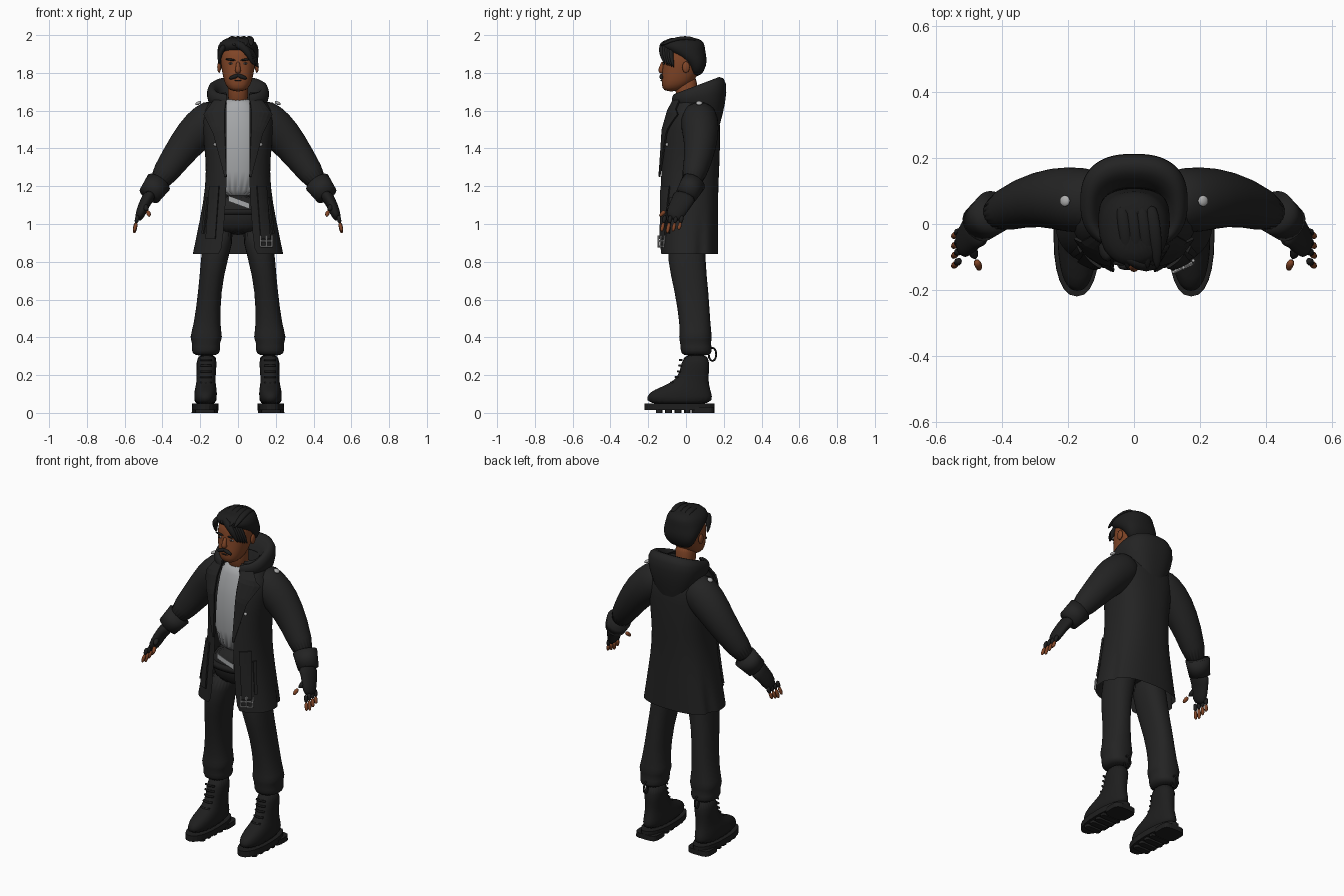
import bpy, bmesh, math
from mathutils import Vector, Matrix

if "Cube" in bpy.data.objects:
    bpy.data.objects.remove(bpy.data.objects["Cube"])


def material(name, rgb):
    m = bpy.data.materials.new(name)
    m.use_nodes = True
    m.diffuse_color = (*rgb, 1)
    m.node_tree.nodes["Principled BSDF"].inputs["Base Color"].default_value = (*rgb, 1)
    return m


CLOTH = material("black_cloth", (.017,) * 3)
LEATHER = material("black_leather", (.013,) * 3)
HAIR = material("black_hair", (.012,) * 3)
SKIN = material("brown_skin", (.22, .06, .02))
SHIRT = material("grey_shirt", (.38, .39, .4))
METAL = material("light_metal", (.42,) * 3)


def add(name, bm, mat, mirror=False, sub=1, smooth=True, closed=True, thickness=0):
    """Turn a bmesh into a finished object."""
    if closed:
        bmesh.ops.recalc_face_normals(bm, faces=bm.faces)
    mesh = bpy.data.meshes.new(name)
    bm.to_mesh(mesh)
    bm.free()
    for polygon in mesh.polygons:
        polygon.use_smooth = smooth
    mesh.materials.append(mat)
    ob = bpy.data.objects.new(name, mesh)
    bpy.context.collection.objects.link(ob)
    if mirror:
        ob.modifiers.new("mirror", 'MIRROR').use_mirror_merge = False
    if thickness:
        solid = ob.modifiers.new("thickness", 'SOLIDIFY')
        solid.thickness, solid.offset = thickness, 0
    if sub:
        subsurf = ob.modifiers.new("smooth", 'SUBSURF')
        subsurf.levels = subsurf.render_levels = sub


def bridge(rings, closed=True):
    """Bridge a list of point rings; cap the ends when the rings are closed."""
    bm = bmesh.new()
    rows = [[bm.verts.new(p) for p in ring] for ring in rings]
    count = len(rows[0])
    for low, high in zip(rows, rows[1:]):
        for j in range(count if closed else count - 1):
            k = (j + 1) % count
            bm.faces.new((low[j], low[k], high[k], high[j]))
    if closed:
        bm.faces.new(rows[0][::-1])
        bm.faces.new(rows[-1])
    return bm


def section(rx, front, back, angle, power):
    """Point on a rounded cross-section."""
    c, s = math.cos(angle), math.sin(angle)
    return (rx * math.copysign(abs(c) ** (2 / power), c),
            (front + back) / 2 + (back - front) / 2 * math.copysign(abs(s) ** (2 / power), s))


def loft(rings, centre=lambda z: 0, base=0, power=2.3, segments=24):
    """Closed rings (height, half width, front y, back y) about a centre line."""
    result = []
    for height, rx, front, back in rings:
        z = base + height
        points = [section(rx, front, back, math.tau * j / segments, power) for j in range(segments)]
        result.append([(centre(z) + x, y, z) for x, y in points])
    return bridge(result)


def open_loft(rings, power=2.5, segments=40):
    """Rings (height, half width, front y, back y, slope) parted at the front."""
    result = []
    for z, rx, front, back, slope in rings:
        gap = .06 + .07 * max(0, 1.2 - z)
        start = math.acos((gap / rx) ** (power / 2))
        step = (math.pi + 2 * start) / segments
        points = [section(rx, front, back, step * j - start, power) for j in range(segments + 1)]
        result.append([(x, y, z + slope * y) for x, y in points])
    return bridge(result, False)


def tube(path, flat=1, segments=12, ref=(0, 1, 0)):
    """Tube through (x, y, z, radius); flat scales the radius along ref."""
    points = [Vector(p[:3]) for p in path]
    last = len(points) - 1
    result = []
    for i, point in enumerate(points):
        tangent = (points[min(i + 1, last)] - points[max(i - 1, 0)]).normalized()
        u = tangent.cross(Vector(ref)).normalized()
        v = u.cross(tangent) * flat
        angles = [math.tau * j / segments for j in range(segments)]
        result.append([point + (u * math.cos(a) + v * math.sin(a)) * path[i][3] for a in angles])
    return bridge(result)


def blob(name, mat, centre, size, mirror=True, tilt=0):
    bm = bmesh.new()
    matrix = Matrix.Translation(centre) @ Matrix.Rotation(tilt, 4, 'Y') @ Matrix.Diagonal((*size, 1))
    bmesh.ops.create_uvsphere(bm, u_segments=16, v_segments=10, radius=1, matrix=matrix)
    add(name, bm, mat, mirror, sub=0)


# Coat body, open at the front, with a vent at the back of each side
COAT = [(.84, .24, -.14, .17, 0), (1.03, .2, -.14, .17, 0), (1.2, .17, -.14, .17, 0), (1.35, .17, -.13, .18, 0),
        (1.5, .19, -.12, .18, 0), (1.6, .2, -.09, .18, 0), (1.7, .1, -.04, .11, 0)]
bm = open_loft(COAT)
for v in bm.verts:
    if v.co.z < 1 and abs(math.atan2(v.co.y, abs(v.co.x)) - .33) < .09:
        v.co.xy *= .92
add("coat_body", bm, CLOTH, closed=False)


def coat_front(x, z):
    """Front y of the coat at a given x and z."""
    low, high = next(pair for pair in zip(COAT, COAT[1:]) if z <= pair[1][0])
    mix = (z - low[0]) / (high[0] - low[0])
    rx, front, back = Vector(low[1:4]).lerp(Vector(high[1:4]), mix)
    return (front + back) / 2 - (back - front) / 2 * (1 - min(abs(x) / rx, 1) ** 2.5) ** .4


def plate(name, mat, rows, lift=.01, thickness=.009, mirror=True):
    """Panel following the coat front, with rows running from one (x, z) to another."""
    grid = []
    for low, high in zip(rows, rows[1:]):
        for i in range(5):
            xa, za, xb, zb = Vector(low).lerp(Vector(high), i / 4)
            line = [(xa + (xb - xa) * k / 5, za + (zb - za) * k / 5) for k in range(6)]
            grid.append([(x, coat_front(x, z) - lift, z) for x, z in line])
    bm = bridge(grid, False)
    bmesh.ops.remove_doubles(bm, verts=bm.verts, dist=.0001)
    add(name, bm, mat, mirror, sub=0, smooth=False, closed=False, thickness=thickness)


plate("lapel", CLOTH, [(.06, 1.69, .1, 1.69), (.07, 1.6, .18, 1.58), (.07, 1.5, .13, 1.48), (.06, 1.25, .07, 1.25)])
plate("hanging_strap", CLOTH, [(.1, 1.2, .15, 1.2), (.12, .92, .17, .92)])
plate("pocket_welt", CLOTH, [(.16, 1.14, .17, 1.14), (.18, .95, .19, .95)])
blob("chest_button", METAL, (.12, coat_front(.12, 1.42), 1.42), (.009,) * 3)
blob("shoulder_stud", METAL, (.21, .07, 1.64), (.017, .017, .009), tilt=.5)

# Buckle on the left strap
bars = [((x, .94), (x, .88)) for x in (.12, .15, .18)] + [((.12, z), (.18, z)) for z in (.88, .91)]
for bar in bars:
    path = [(x, coat_front(x, z) - .02, z, .005) for x, z in bar]
    add("buckle_bar", tube(path, segments=6), METAL, sub=0, smooth=False)

# Hood lying on the shoulders
add("hood", open_loft([(1.6, .12, -.07, .18, -.4), (1.64, .16, -.08, .21, 0), (1.69, .17, -.08, .22, .3),
                       (1.72, .14, -.07, .18, .4), (1.7, .11, -.06, .12, .4), (1.62, .08, -.05, .09, 0)]),
    CLOTH, closed=False)

# Sleeves with turned cuffs
add("sleeve", tube([(.08, .07, 1.6, .09), (.16, .07, 1.54, .11), (.24, .08, 1.47, .1), (.33, .07, 1.35, .08),
                    (.44, .02, 1.19, .06)], .95, 20), CLOTH, True)
add("cuff", tube([(.42, .04, 1.22, .07), (.47, 0, 1.15, .06)], .95, 20), CLOTH, True, sub=0)

# Gloved hands with bare fingertips
add("glove_palm", tube([(.46, 0, 1.16, .04), (.49, -.02, 1.12, .03), (.51, -.05, 1.07, .03), (.53, -.07, 1.02, .02)],
                       1.9), LEATHER, True)
for i, finger in enumerate(("little", "ring", "middle", "index")):
    y = -.02 - .03 * i
    drop = .01 * abs(i - 2)
    base, middle, tip = Vector((.53, y, 1.05)), Vector((.54, y - .01, 1)), Vector((.55, y - .02, .95 + drop))
    glove = [(*base, .014), (*middle, .013)]
    bare = [(*base.lerp(middle, .8), .01), (*middle.lerp(tip, .6), .012), (*tip, .006)]
    add(finger + "_finger_glove", tube(glove, segments=8), LEATHER, True)
    add(finger + "_finger", tube(bare, segments=8), SKIN, True)
up = (0, 0, 1)
add("thumb_glove", tube([(.5, -.05, 1.11, .02), (.48, -.11, 1.07, .014)], ref=up), LEATHER, True)
add("thumb", tube([(.48, -.11, 1.07, .012), (.47, -.13, 1.05, .012), (.47, -.14, 1.04, .006)], ref=up), SKIN, True)

# Shirt, waist and trousers
add("shirt", loft([(1.1, .13, -.11, .12), (1.45, .14, -.11, .13), (1.55, .13, -.09, .12), (1.62, .1, -.07, .1),
                   (1.67, .07, -.05, .08)]), SHIRT)
add("trouser_hips", loft([(.94, .12, -.08, .1), (1.02, .16, -.11, .13), (1.17, .14, -.12, .12)]), CLOTH)
add("belt", loft([(z, .16, -.13, .13) for z in (1.05, 1.08)]), LEATHER, sub=0)
plate("shirt_hem", SHIRT, [(-.05, 1.15, .06, 1.11), (-.05, 1.12, .06, 1.08)], -.01, .004, False)


def leg_centre(z):
    return .17 - (z - .3) ** 2 / 6


add("trouser_leg", loft([(1, .09, -.1, .11), (.8, .07, -.1, .1), (.65, .06, -.06, .12), (.45, .07, -.03, .13),
                         (.4, .09, -.04, .14), (.37, .07, -.03, .13), (.33, .08, -.03, .14), (.3, .06, -.02, .13)],
                        leg_centre), CLOTH, True)


# Boots
def boot_centre(z):
    return .175 - z / 30


add("boot_upper", loft([(.04, .06, -.21, .14), (.09, .06, -.21, .14), (.12, .06, -.18, .13), (.16, .05, -.07, .12),
                        (.21, .05, -.03, .12), (.32, .06, -.02, .13)], boot_centre), LEATHER, True)
add("boot_sole", loft([(z, .07, -.22, .15) for z in (.015, .05)], boot_centre), LEATHER, True, sub=0, smooth=False)
add("boot_heel", loft([(z, .07, .03, .15) for z in (0, .03)], boot_centre, power=4), LEATHER, True, sub=0, smooth=False)
for i in range(4):
    y = -.16 + .05 * i
    tread = [(z, .05 + i * .004, y, y + .035) for z in (0, .02)]
    add("sole_tread", loft(tread, boot_centre, power=5), LEATHER, True, sub=0, smooth=False)
for i in range(5):
    y, z = -.03 - .05 * .5 ** i, .16 + .03 * i
    lace = [(.17 + dx, y + abs(dx) / 3, z, .006) for dx in (-.03, 0, .03)]
    add("boot_lace", tube(lace, segments=6, ref=up), LEATHER, True, sub=0)
angles = [math.tau * k / 12 for k in range(13)]
add("boot_pull_loop", tube([(.17, .14 + .02 * math.cos(a), .31 + .035 * math.sin(a), .005) for a in angles],
                           segments=6, ref=(1, 0, 0)), LEATHER, True, sub=0)

# Neck and head
add("neck", loft([(1.6, .05, -.03, .06), (1.7, .055, -.06, .06), (1.8, .055, -.06, .06)]), SKIN)
add("head", loft([(0, .04, -.12, -.04), (.04, .07, -.13, .03), (.08, .08, -.13, .06), (.16, .095, -.12, .09),
                  (.22, .09, -.12, .09), (.27, .06, -.07, .06)], base=1.7), SKIN)
add("nose", tube([(0, -.12, 1.86, .01), (0, -.13, 1.83, .012), (0, -.135, 1.81, .018), (0, -.12, 1.8, .01)]), SKIN)
blob("ear", SKIN, (.1, 0, 1.83), (.01, .02, .03))
blob("eye", SHIRT, (.04, -.117, 1.85), (.012, .006, .005))
blob("iris", HAIR, (.04, -.121, 1.85), (.006, .004, .006))
blob("eyebrow", HAIR, (.04, -.119, 1.87), (.026, .007, .006), tilt=-.1)
blob("moustache", HAIR, (.02, -.13, 1.78), (.03, .01, .011), tilt=.35)
blob("mouth", HAIR, (0, -.13, 1.76), (.02, .005, .003), False)

# Hair: cap, swept fringe and loose locks
add("hair_cap", loft([(0, .07, .03, .08), (.06, .1, .01, .11), (.1, .11, -.04, .11), (.15, .11, -.13, .1),
                      (.18, .1, -.13, .1), (.21, .06, -.09, .06)], base=1.78), HAIR)
for i in range(5):
    shift = Vector((.007, .012, -.004)) * i
    lock = [(-.04, -.09, 1.96, .02), (.02, -.13, 1.95, .025), (.06, -.13, 1.9, .02), (.08, -.11, 1.84, .003)]
    add("fringe_lock", tube([(*(Vector(p[:3]) + shift), p[3]) for p in lock], .8, 8), HAIR)
add("temple_lock", tube([(-.07, -.1, 1.95, .02), (-.1, -.08, 1.9, .015), (-.1, -.06, 1.84, .004)], 1.5, 8), HAIR)
for i in range(4):
    x = -.04 + .03 * i
    crown = [(x, .06, 1.97, .02), (x + .01, 0, 1.99, .022), (x + .02, -.09, 1.97, .02), (x + .02, -.14, 1.94, .005)]
    add("crown_lock", tube(crown, .6, 8, up), HAIR)
